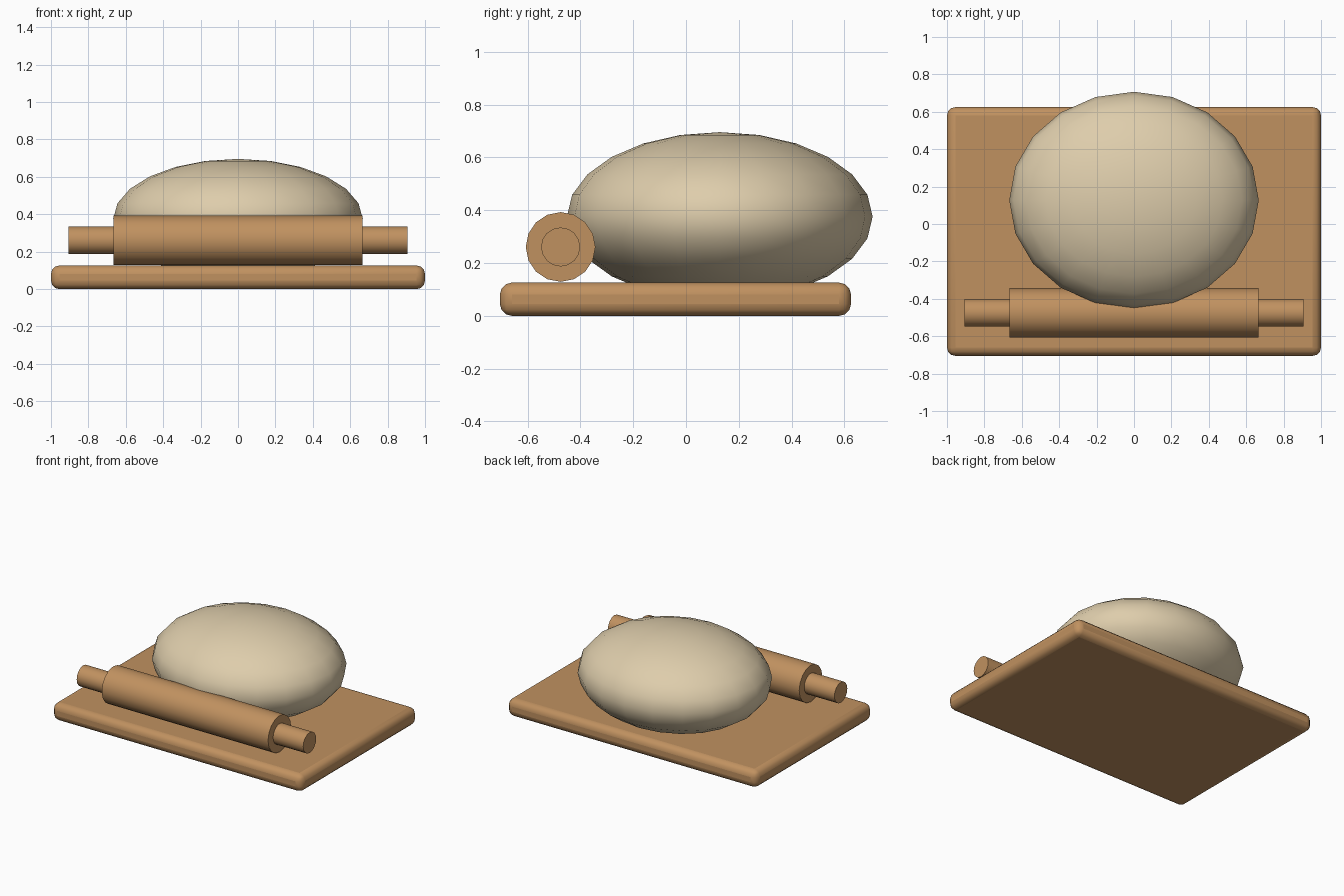
import bpy, math

cube = bpy.data.objects.get("Cube")
if cube:
    bpy.data.objects.remove(cube, do_unlink=True)


def make_material(name, rgb):
    m = bpy.data.materials.new(name)
    m.use_nodes = True
    color = (*rgb, 1.0)
    m.diffuse_color = color
    m.node_tree.nodes["Principled BSDF"].inputs["Base Color"].default_value = color
    return m


wood = make_material("warm_wood", (0.53, 0.285, 0.117))
dough_color = make_material("pale_dough", (0.73, 0.61, 0.41))


def finish(name, material, angle=40):
    ob = bpy.context.object
    ob.name = name
    ob.data.materials.append(material)
    bpy.ops.object.transform_apply(location=False, rotation=True, scale=True)
    bpy.ops.object.shade_smooth_by_angle(angle=math.radians(angle))
    return ob


def x_cylinder(name, x, radius, length):
    bpy.ops.mesh.primitive_cylinder_add(
        vertices=16, radius=radius, depth=length,
        location=(x, PIN_Y, PIN_Z), rotation=(0, math.pi / 2, 0))
    return finish(name, wood)


# Rounded board
bpy.ops.mesh.primitive_cube_add(size=1, location=(0, -0.04, 0.063))
bpy.context.object.scale = (2.0, 1.33, 0.126)
board = finish("board", wood)
bevel = board.modifiers.new("rounded_edges", "BEVEL")
bevel.width = 0.045
bevel.segments = 3

# Flattened ball of dough, sunk slightly into the board
bpy.ops.mesh.primitive_uv_sphere_add(
    segments=20, ring_count=12, radius=1, location=(0, 0.128, 0.376))
bpy.context.object.scale = (0.667, 0.579, 0.32)
finish("dough", dough_color, 60)

# Rolling pin: barrel and two handles
PIN_Y, PIN_Z = -0.475, 0.261
x_cylinder("rolling_pin_barrel", 0, 0.132, 1.33)
for side, name in ((1, "left_handle"), (-1, "right_handle")):
    x_cylinder(name, side * 0.775, 0.074, 0.262)
